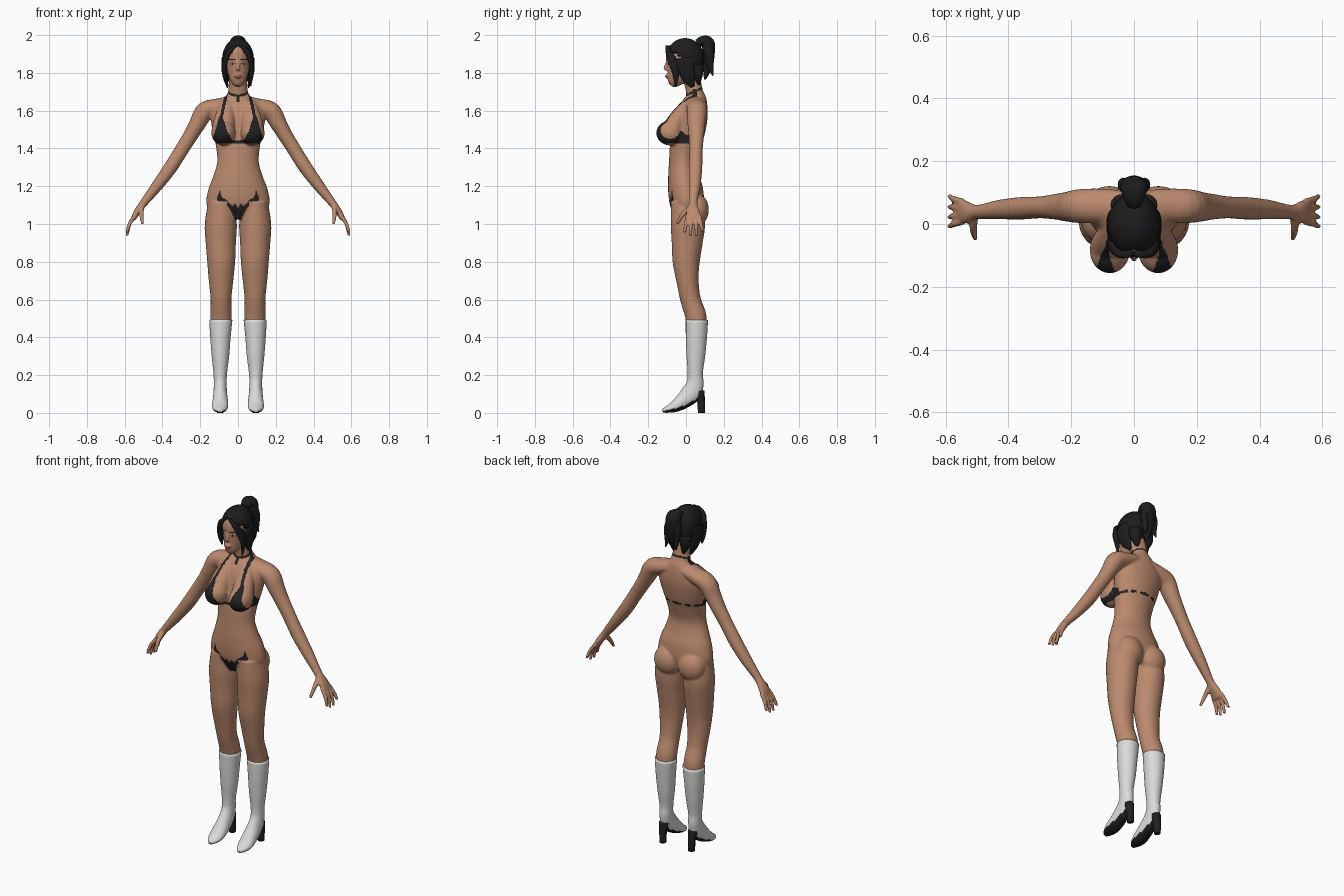
import bpy, bmesh, math
from mathutils import Vector, Matrix

X, Y = Vector((1, 0, 0)), Vector((0, 1, 0))


def material(name, col):
    m = bpy.data.materials.new(name)
    m.diffuse_color = (*col, 1)
    return m


SKIN = material("skin", (0.50, 0.255, 0.155))
HAIR = material("hair black", (0.012, 0.012, 0.013))
CLOTH = material("swimwear black", (0.016, 0.016, 0.017))
WHITE = material("boot white", (0.70, 0.71, 0.69))
SOLE = material("sole black", (0.014, 0.014, 0.014))
LIPS = material("lips", (0.33, 0.12, 0.09))


def tube(bm, pts, side=X, s=1, n=20, steps=4):
    """Smooth loft through (x, y, z, radius along side, other radius)."""
    P = [Vector(p) for p in pts]
    P = [P[0] * 2 - P[1]] + P + [P[-1] * 2 - P[-2]]
    line = []
    for i in range(1, len(P) - 2):
        a, b, c, d = P[i - 1:i + 3]
        for k in range(steps):
            t = k / steps
            line.append(0.5 * (2 * b + (c - a) * t + (2 * a - 5 * b + 4 * c - d) * t * t
                               + (3 * b - a - 3 * c + d) * t ** 3))
    line.append(P[-2])
    rings = []
    for i, p in enumerate(line):
        tan = (line[min(i + 1, len(line) - 1)] - line[max(i - 1, 0)])
        other = Vector(tan[:3]).cross(side).normalized()
        ring = []
        for k in range(n):
            a = math.tau * k / n
            v = Vector(p[:3]) + side * p[3] * math.cos(a) + other * p[4] * math.sin(a)
            ring.append(bm.verts.new((v.x * s, v.y, v.z)))
        rings.append(ring)
    for r, q in zip(rings, rings[1:]):
        for k in range(n):
            bm.faces.new((r[k], r[(k + 1) % n], q[(k + 1) % n], q[k]))
    bm.faces.new(rings[0])
    bm.faces.new(rings[-1])


def ball(bm, c, r):
    m = Matrix.Translation(c) @ Matrix.Diagonal((*r, 1))
    return bmesh.ops.create_uvsphere(bm, u_segments=32, v_segments=20, radius=1, matrix=m)["verts"]


def finish(bm, name, mats):
    bmesh.ops.recalc_face_normals(bm, faces=bm.faces[:])
    me = bpy.data.meshes.new(name)
    bm.to_mesh(me)
    bm.free()
    for m in mats:
        me.materials.append(m)
    ob = bpy.data.objects.new(name, me)
    bpy.context.collection.objects.link(ob)
    for p in me.polygons:
        p.use_smooth = True
    return ob


def bake(ob):
    bpy.context.view_layer.update()
    me = bpy.data.meshes.new_from_object(ob.evaluated_get(bpy.context.evaluated_depsgraph_get()))
    ob.modifiers.clear()
    ob.data = me
    return me


# torso and neck: z, half width, front, back
bm = bmesh.new()
torso = [(1.03, .12, -.05, .075), (1.10, .166, -.083, .095), (1.18, .158, -.095, .09),
         (1.25, .132, -.095, .07), (1.33, .110, -.09, .06), (1.42, .118, -.085, .08),
         (1.50, .135, -.07, .103), (1.58, .148, -.05, .116), (1.63, .135, -.025, .115),
         (1.668, .078, -.008, .107), (1.70, .052, .0, .09), (1.80, .046, -.02, .07)]
tube(bm, [(0, (f + b) / 2, z, w, (b - f) / 2) for z, w, f, b in torso], n=32)

# head, jaw and nose
tube(bm, [(0, -.078, 1.732, .014, .014), (0, -.066, 1.75, .034, .036), (0, -.042, 1.795, .053, .063),
          (0, -.022, 1.85, .062, .086), (0, -.012, 1.91, .062, .088), (0, 0, 1.955, .04, .05)], n=28)
tube(bm, [(0, -.098, 1.862, .007, .008), (0, -.108, 1.83, .009, .010), (0, -.113, 1.815, .012, .009)], n=12)
ball(bm, (0, -.104, 1.782), (.02, .008, .010))

for s in (1, -1):
    # breasts and buttocks
    tube(bm, [(.055, .005, 1.635, .04, .03), (.07, -.04, 1.565, .055, .045), (.078, -.07, 1.50, .062, .06)], s=s)
    ball(bm, (s * .077, -.084, 1.482), (.064, .073, .066))
    ball(bm, (s * .078, .055, 1.075), (.08, .066, .085))
    # legs
    tube(bm, [(.088, .005, 1.12, .07, .085), (.091, .01, 1.0, .085, .091), (.091, .006, .90, .08, .082),
              (.089, .001, .80, .074, .072), (.09, .008, .70, .065, .059), (.09, .024, .60, .055, .054),
              (.09, .05, .52, .057, .056), (.091, .057, .47, .055, .054)], s=s, n=24)
    # shoulders, arms and palms
    tube(bm, [(.03, .055, 1.645, .052, .035), (.11, .058, 1.622, .055, .042), (.175, .057, 1.597, .054, .05),
              (.215, .055, 1.53, .047, .044), (.25, .055, 1.47, .041, .039), (.30, .053, 1.39, .035, .037),
              (.36, .05, 1.295, .036, .036), (.43, .046, 1.2, .031, .03), (.50, .038, 1.11, .023, .021),
              (.533, .038, 1.065, .036, .018), (.556, .04, 1.025, .041, .013)], side=Y, s=s)
    # fingers and thumb
    for y0, y1, tip in ((.007, -.008, .955), (.03, .022, .937), (.052, .054, .938), (.071, .088, .96)):
        tube(bm, [(.545, y0, 1.045, .011, .011), (.574, (y0 + y1) / 2, 1.0, .0105, .0105),
                  (.588, y1, tip, .008, .008)], side=Y, s=s, n=10)
    tube(bm, [(.51, .02, 1.085, .014, .016), (.512, -.018, 1.05, .012, .013), (.506, -.048, 1.0, .008, .008)],
         s=s, n=10)

body = finish(bm, "body", [SKIN, CLOTH, LIPS, SOLE, WHITE])
rm = body.modifiers.new("blend", "REMESH")
rm.mode, rm.voxel_size = "VOXEL", .0055
sm = body.modifiers.new("soften", "SMOOTH")
sm.factor, sm.iterations = .5, 4
me = bake(body)


def inside(x, z, poly):
    hit = False
    for (x1, z1), (x2, z2) in zip(poly, poly[1:] + poly[:1]):
        if (z1 > z) != (z2 > z) and x < x1 + (z - z1) * (x2 - x1) / (z2 - z1):
            hit = not hit
    return hit


CUP = [(.025, 1.427), (.138, 1.427), (.128, 1.47), (.099, 1.57), (.082, 1.57), (.055, 1.49)]
BRIEF = [(0, 1.01), (.022, 1.03), (.04, 1.075), (.06, 1.10), (.055, 1.12), (.03, 1.095), (.015, 1.11), (0, 1.085)]
CORNER = [(.05, 1.122), (.106, 1.12), (.112, 1.135), (.097, 1.18), (.085, 1.14)]


def paint(x, y, z):
    if z > 1.73:  # lips, eyes and brows
        if y < -.06:
            if ((x / .020) ** 2 + ((z - 1.782) / .009) ** 2) < 1:
                return 2
            if ((x - .029) / .014) ** 2 + ((z - 1.848) / .007) ** 2 < 1:
                return 4 if .005 < abs(x - .029) < .009 else 3
            if abs(x - .032) < .017 and abs(z - 1.869) < .003:
                return 3
        return 0
    if x > .17:
        return 0
    if abs(z - 1.677 - (y + .01) * .45) < .006 and x < .08:  # choker
        return 1
    if y < .03 and x < .006 and 1.645 < z < 1.68:  # pendant
        return 1
    if y < .06 and 1.55 < z < 1.715 and abs(x - (.09 - (z - 1.56) * .22)) < .0085:  # neck straps
        return 1
    if abs(z - 1.435 - max(0, y) * .1) < .007 and (y < .06 or x * 40 % 2 < 1.2):  # chest strap
        return 1
    if y < .02 and (inside(x, z, CUP) or inside(x, z, BRIEF) or inside(x, z, CORNER)):
        return 1
    return 0


for p in me.polygons:
    p.material_index = paint(abs(p.center.x), p.center.y, p.center.z)
    p.use_smooth = True

# boots
for s, nm in ((1, "left"), (-1, "right")):
    bm = bmesh.new()
    tube(bm, [(.091, .0575, .492, .061, .059), (.093, .055, .40, .054, .056), (.093, .052, .30, .046, .049),
              (.094, .049, .21, .036, .040), (.094, .048, .155, .034, .045), (.094, .028, .105, .036, .052),
              (.094, -.02, .06, .041, .042), (.095, -.065, .031, .042, .029), (.095, -.10, .018, .031, .018),
              (.095, -.125, .011, .012, .010)], s=s, n=28, steps=6)
    for v in bm.verts:
        v.co.z = max(v.co.z, 0)
    bm.normal_update()
    boot = finish(bm, nm + "_boot", [WHITE, SOLE])
    for p in boot.data.polygons:
        c = p.center
        p.material_index = int((p.normal.z < -.45 and c.z < .115) or c.z < .010)
    # heel block
    bm = bmesh.new()
    tube(bm, [(.094, .070, .115, .027, .027), (.094, .080, .06, .021, .021), (.094, .082, 0, .018, .019)], s=s)
    heel = finish(bm, nm + "_heel", [SOLE])

# hair cap, open around the face
bm = bmesh.new()
ball(bm, (0, -.005, 1.872), (.084, .104, .112))
gone = [f for f in bm.faces if (lambda c: c.y < -.03 and c.z < 1.925 - .35 * abs(c.x))(f.calc_center_median())
        or f.calc_center_median().z < 1.775]
bmesh.ops.delete(bm, geom=gone, context="FACES")
cap = finish(bm, "hair_cap", [HAIR])
so = cap.modifiers.new("thickness", "SOLIDIFY")
so.thickness = .012

# side locks, nape hair and ponytail
bm = bmesh.new()
for s in (1, -1):
    tube(bm, [(.012, -.095, 1.945, .014, .012), (.045, -.095, 1.915, .016, .014), (.068, -.07, 1.86, .013, .024),
              (.073, -.055, 1.80, .011, .018), (.066, -.055, 1.745 - .015 * s, .004, .005)], s=s, n=12)
    tube(bm, [(.07, -.01, 1.88, .016, .05), (.074, .0, 1.82, .014, .045), (.066, .015, 1.77, .012, .033),
              (.055, .035, 1.725, .005, .010)], s=s, n=14)
    tube(bm, [(.04, .06, 1.84, .035, .035), (.04, .062, 1.79, .03, .028), (.03, .065, 1.735, .008, .008)], s=s, n=14)
    tube(bm, [(.02, .11, 1.95, .02, .025), (.034, .125, 1.89, .018, .022), (.03, .13, 1.83, .015, .016),
              (.035, .143, 1.785, .003, .003)], s=s, n=12)
tube(bm, [(0, .06, 1.955, .022, .022), (0, .088, 1.968, .036, .028), (0, .115, 1.958, .044, .036),
          (0, .121, 1.91, .042, .032), (0, .118, 1.85, .034, .027), (0, .108, 1.80, .02, .017),
          (0, .10, 1.765, .005, .005)], n=18)
finish(bm, "ponytail_and_locks", [HAIR])
